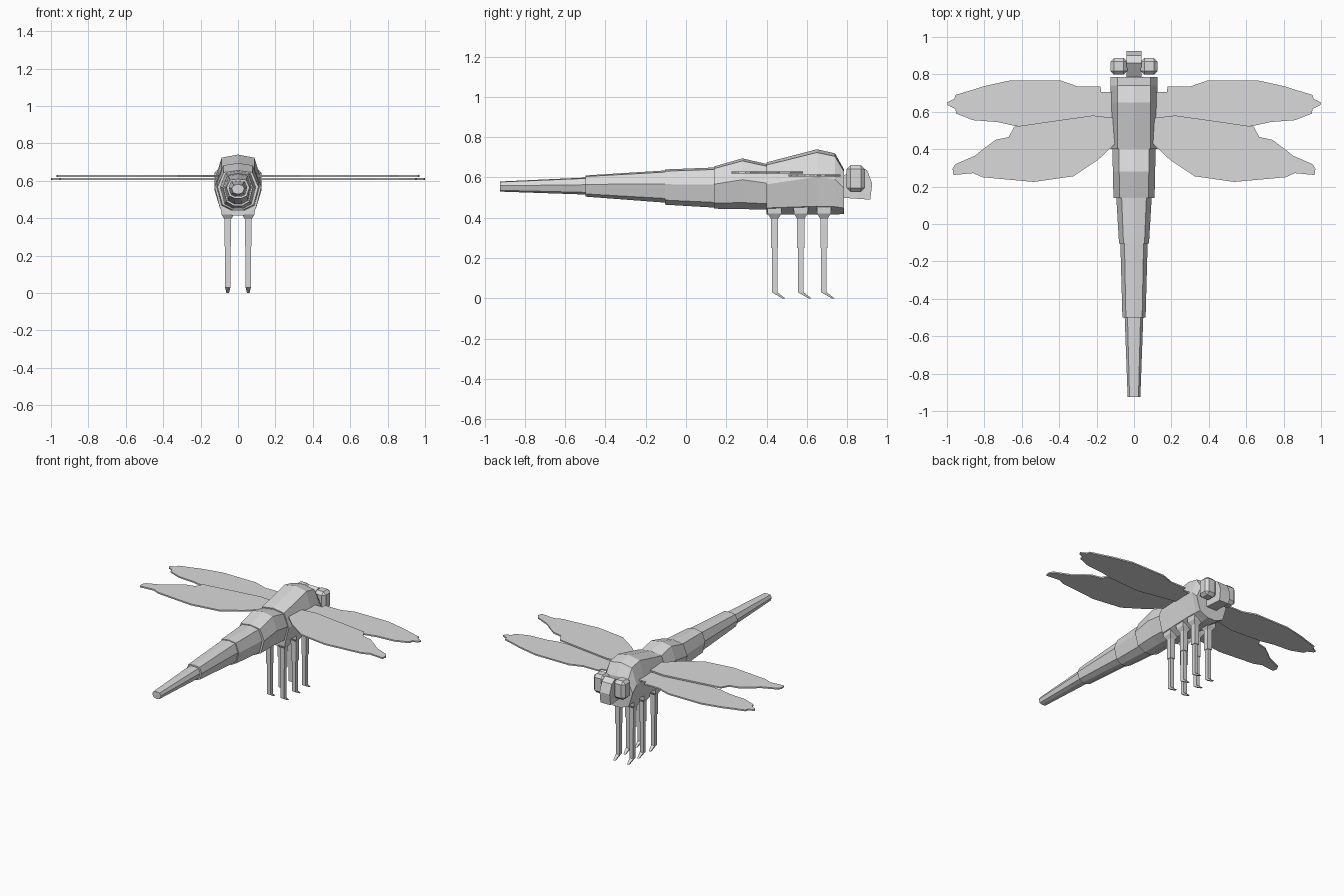
import bpy
import bmesh
from mathutils import Vector

cube = bpy.data.objects.get("Cube")
if cube:
    bpy.data.objects.remove(cube, do_unlink=True)

# One plain grey for the whole model
grey = bpy.data.materials.new("plain_grey")
grey.use_nodes = True
colour = (0.7, 0.7, 0.7, 1)
grey.diffuse_color = colour
grey.node_tree.nodes["Principled BSDF"].inputs["Base Color"].default_value = colour


def add_object(name, bm):
    bmesh.ops.recalc_face_normals(bm, faces=bm.faces[:])
    mesh = bpy.data.meshes.new(name)
    bm.to_mesh(mesh)
    bm.free()
    mesh.materials.append(grey)
    obj = bpy.data.objects.new(name, mesh)
    bpy.context.collection.objects.link(obj)
    return obj


def loft(name, rings):
    """Skin a list of equal-length point rings and cap both ends."""
    bm = bmesh.new()
    loops = [[bm.verts.new(p) for p in ring] for ring in rings]
    for a, b in zip(loops, loops[1:]):
        for i in range(len(a)):
            j = (i + 1) % len(a)
            bm.faces.new((a[i], a[j], b[j], b[i]))
    bm.faces.new(loops[0])
    bm.faces.new(loops[-1])
    return add_object(name, bm)


# Body cross-section: fraction of half width, fraction of height
HALF = [(0.7, 0.95), (1, 0.58), (0.76, 0.13), (0.26, 0)]
SECTION = [(0, 1)] + HALF + [(-x, z) for x, z in reversed(HALF)]


def body_ring(y, width, bottom, top):
    return [(x * width, y, bottom + z * (top - bottom)) for x, z in SECTION]


# Thorax and abdomen, each ring as y, half width, bottom, top
BODY = {
    "thorax": [(0.4, 0.125, 0.415, 0.675), (0.65, 0.125, 0.415, 0.74),
               (0.74, 0.125, 0.415, 0.72), (0.785, 0.125, 0.42, 0.64)],
    "abdomen_base": [(0.14, 0.11, 0.445, 0.655), (0.28, 0.113, 0.443, 0.695),
                     (0.41, 0.116, 0.44, 0.665)],
    "abdomen_front": [(-0.105, 0.08, 0.465, 0.64), (0.15, 0.095, 0.45, 0.65)],
    "abdomen_middle": [(-0.5, 0.062, 0.505, 0.61), (-0.1, 0.073, 0.475, 0.635)],
    "abdomen_tail": [(-0.925, 0.034, 0.53, 0.58), (-0.49, 0.05, 0.515, 0.6)],
}
for name, rings in BODY.items():
    loft(name, [body_ring(*r) for r in rings])

# Head: side profile widened across the middle
PROFILE = [(0.77, 0.5), (0.915, 0.49), (0.925, 0.57), (0.9, 0.635),
           (0.86, 0.66), (0.77, 0.6)]
loft("head", [[(x, y, z) for y, z in PROFILE] for x in (-0.04, 0.04)])

# Wing outlines from root along the leading edge to the tip and back
FORE_WING = [(0.09, 0.705), (0.175, 0.705), (0.18, 0.735), (0.3, 0.735),
             (0.395, 0.768), (0.66, 0.768), (0.81, 0.735), (0.87, 0.715),
             (0.955, 0.69), (0.96, 0.67), (1, 0.65), (0.995, 0.635),
             (0.955, 0.615), (0.95, 0.59), (0.86, 0.555), (0.73, 0.545),
             (0.64, 0.525), (0.4, 0.51), (0.2, 0.55), (0.09, 0.57)]
HIND_WING = [(0.09, 0.565), (0.22, 0.58), (0.4, 0.555), (0.64, 0.52),
             (0.67, 0.465), (0.74, 0.45), (0.82, 0.39), (0.85, 0.365),
             (0.955, 0.32), (0.97, 0.295), (0.965, 0.262), (0.86, 0.272),
             (0.81, 0.25), (0.535, 0.225), (0.325, 0.255), (0.235, 0.315),
             (0.19, 0.345), (0.09, 0.44)]

# Leg stations: forward offset, height, half thickness
LEG = [(0, 0.46, 0.036), (0, 0.42, 0.034), (0, 0.395, 0.018),
       (0, 0.25, 0.018), (0, 0.25, 0.014), (0, 0.03, 0.014),
       (0.045, 0, 0.007)]
CORNERS = [(-1, -1), (1, -1), (1, 1), (-1, 1)]


def wing(name, outline, height, side):
    loft(name, [[(side * x, y, z) for x, y in outline]
                for z in (height, height + 0.01)])


def leg(name, y, side):
    loft(name, [[(side * 0.055 + cx * r, y + dy + cy * 0.018 * (r / 0.018), z)
                 for cx, cy in CORNERS] for dy, z, r in LEG])


def eye(name, side):
    bm = bmesh.new()
    bmesh.ops.create_cube(bm, size=1)
    bmesh.ops.scale(bm, vec=Vector((0.09, 0.09, 0.135)), verts=bm.verts[:])
    bmesh.ops.bevel(bm, geom=bm.edges[:], offset=0.02, segments=1,
                    affect="EDGES")
    bmesh.ops.translate(bm, vec=Vector((side * 0.081, 0.843, 0.595)),
                        verts=bm.verts[:])
    add_object(name, bm)


# Paired parts
for label, side in (("left", 1), ("right", -1)):
    wing(label + "_fore_wing", FORE_WING, 0.605, side)
    wing(label + "_hind_wing", HIND_WING, 0.62, side)
    eye(label + "_eye", side)
    for place, y in (("rear", 0.44), ("middle", 0.57), ("front", 0.685)):
        leg(f"{label}_{place}_leg", y, side)
